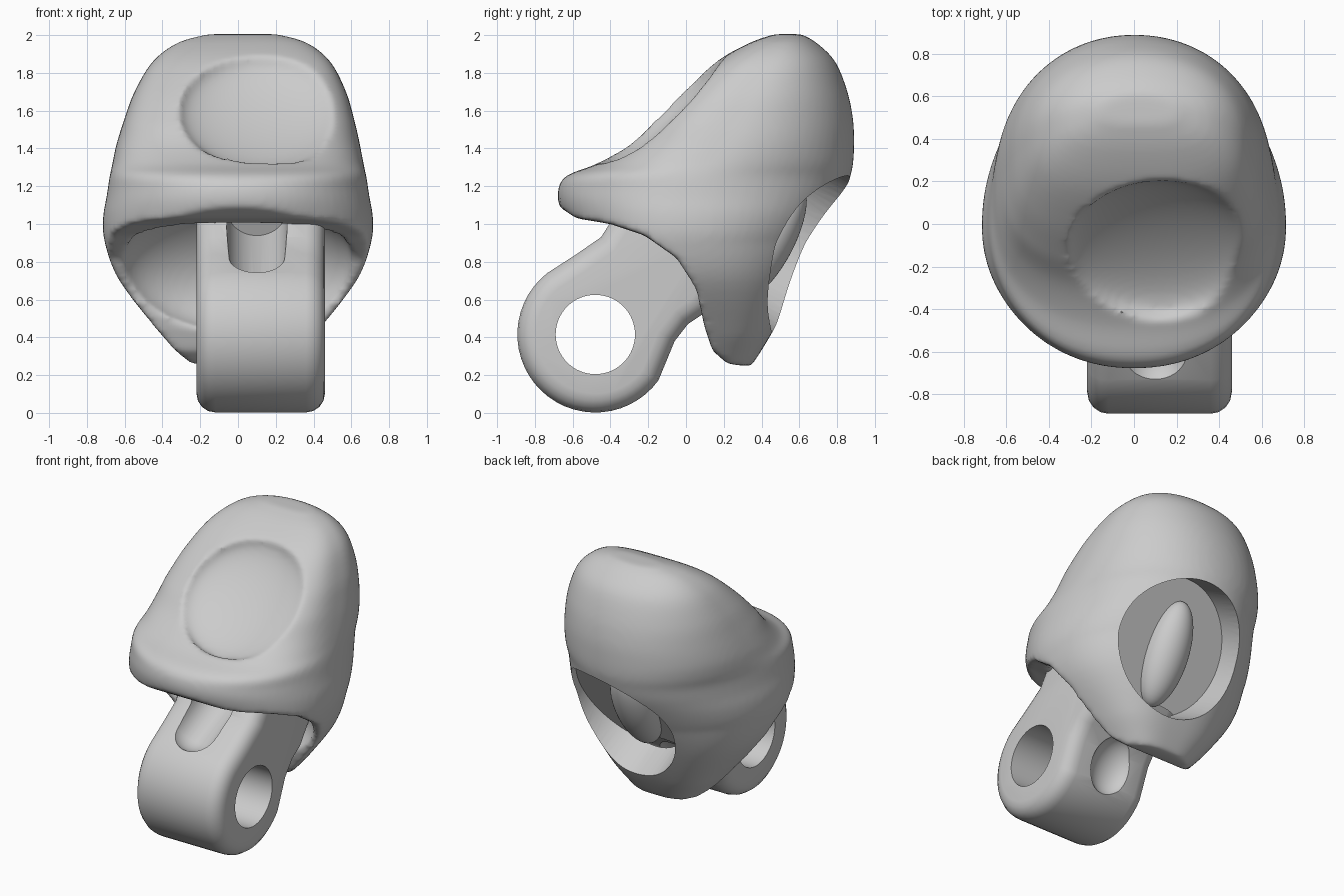
import bpy, bmesh, math
from mathutils import Vector, Matrix

if "Cube" in bpy.data.objects:
    bpy.data.objects.remove(bpy.data.objects["Cube"])

grey = bpy.data.materials.new("light_grey")
grey.use_nodes = True
grey.diffuse_color = (0.6, 0.6, 0.6, 1)
grey.node_tree.nodes["Principled BSDF"].inputs["Base Color"].default_value = (0.6, 0.6, 0.6, 1)


def make(name, bm):
    bmesh.ops.recalc_face_normals(bm, faces=bm.faces)
    me = bpy.data.meshes.new(name)
    bm.to_mesh(me)
    bm.free()
    ob = bpy.data.objects.new(name, me)
    bpy.context.collection.objects.link(ob)
    me.materials.append(grey)
    return ob


def catmull(rows, steps=5):
    """Smooth curve through rows of values."""
    out = []
    for i in range(len(rows) - 1):
        a, b, c, d = (Vector(rows[max(0, min(len(rows) - 1, i + k))]) for k in (-1, 0, 1, 2))
        for s in range(steps):
            t = s / steps
            out.append(b + (c - a) * (t / 2) + (2 * a - 5 * b + 4 * c - d) * (t * t / 2)
                       + (3 * b - a - 3 * c + d) * (t ** 3 / 2))
    return out + [Vector(rows[-1])]


def clamp(v):
    return max(0, min(1, v))


def loft(name, rows, n=72):
    """Stack of sections (height, front, back, half width): flat front face, round back."""
    bm = bmesh.new()
    rings = []
    for z, front, back, w in catmull(rows):
        front_p = 2 / (2.1 + 1.1 * clamp((z - 1.2) * 3))
        back_p = 0.97 - 0.3 * clamp((0.9 - z) * 2)
        mid = front + 0.45 * (back - front)
        ring = []
        for i in range(n):
            a = 2 * math.pi * i / n
            c, s = math.cos(a), math.sin(a)
            p, reach = (front_p, mid - front) if s < 0 else (back_p, back - mid)
            x = w * math.copysign(abs(c) ** p, c) + 0.04 * max(0, z - 1.4)
            ring.append(bm.verts.new((x, mid + reach * math.copysign(abs(s) ** p, s), z)))
        rings.append(ring)
    for r, q in zip(rings, rings[1:]):
        for i in range(n):
            bm.faces.new((r[i], r[(i + 1) % n], q[(i + 1) % n], q[i]))
    bm.faces.new(rings[0])
    bm.faces.new(rings[-1])
    return make(name, bm)


def prism(name, pts, x0, x1):
    """Side profile extruded across x."""
    bm = bmesh.new()
    f = bm.faces.new([bm.verts.new((x0, y, z)) for y, z in pts])
    ext = bmesh.ops.extrude_face_region(bm, geom=[f])["geom"]
    bmesh.ops.translate(bm, verts=[v for v in ext if isinstance(v, bmesh.types.BMVert)],
                        vec=(x1 - x0, 0, 0))
    return make(name, bm)


def tube(name, centre, axis, rx, ry, depth):
    bm = bmesh.new()
    bmesh.ops.create_cone(bm, cap_ends=True, segments=64, radius1=1, radius2=1, depth=depth)
    rot = Vector(axis).to_track_quat('Z', 'X').to_matrix().to_4x4()
    bm.transform(Matrix.Translation(centre) @ rot @ Matrix.Diagonal((rx, ry, 1, 1)))
    return make(name, bm)


def blob(name, centre, size, tilt=0):
    bm = bmesh.new()
    bmesh.ops.create_uvsphere(bm, u_segments=48, v_segments=24, radius=1)
    bm.transform(Matrix.Translation(centre) @ Matrix.Rotation(math.radians(tilt), 4, 'X')
                 @ Matrix.Diagonal((*size, 1)))
    return make(name, bm)


def cut(ob, cutters):
    for c in cutters:
        m = ob.modifiers.new(c.name, 'BOOLEAN')
        m.operation, m.solver, m.object = 'DIFFERENCE', 'EXACT', c


def soften(ob, voxel, times):
    m = ob.modifiers.new("remesh", 'REMESH')
    m.mode, m.voxel_size = 'VOXEL', voxel
    m = ob.modifiers.new("smooth", 'SMOOTH')
    m.factor, m.iterations = 0.5, times


def finish(ob, helpers, angle):
    """Bake the modifiers, drop the helpers and shade."""
    dg = bpy.context.evaluated_depsgraph_get()
    me = bpy.data.meshes.new_from_object(ob.evaluated_get(dg))
    ob.modifiers.clear()
    ob.data = me
    me.materials.clear()
    me.materials.append(grey)
    for p in me.polygons:
        p.material_index = 0
    for h in helpers:
        bpy.data.objects.remove(h)
    bpy.ops.object.select_all(action='DESELECT')
    ob.select_set(True)
    bpy.context.view_layer.objects.active = ob
    bpy.ops.object.shade_smooth_by_angle(angle=math.radians(angle))


# Rounded cap shell
shell = loft("cap_shell", [
    (0.2, -0.15, 0.31, 0.22), (0.3, -0.25, 0.38, 0.31), (0.45, -0.36, 0.47, 0.44),
    (0.7, -0.5, 0.6, 0.63), (0.9, -0.6, 0.71, 0.705), (1.03, -0.65, 0.78, 0.715),
    (1.15, -0.68, 0.84, 0.695), (1.25, -0.64, 0.87, 0.68), (1.32, -0.47, 0.885, 0.665),
    (1.42, -0.31, 0.89, 0.645), (1.55, -0.18, 0.885, 0.61), (1.7, -0.03, 0.855, 0.56),
    (1.86, 0.16, 0.79, 0.47), (1.96, 0.34, 0.69, 0.34), (2.005, 0.47, 0.61, 0.18)])

# Open underside, hollow socket and dished front, softened, then the crisp rear recess
under = prism("underside", [(-1, 1.12), (-0.67, 1.09), (-0.58, 1.03), (-0.4, 1.0), (-0.22, 0.94),
                            (-0.05, 0.82), (0.05, 0.66), (0.1, 0.45), (0.14, 0.33), (0.22, 0.26),
                            (0.3, 0.25), (0.6, 0.25), (0.6, 0), (-1, 0)], -1, 1)
socket = blob("socket", (0, -0.08, 0.79), (0.61, 0.42, 0.28), -48)
dish = blob("dish", (0.13, -0.12, 1.6), (0.44, 0.43, 0.12), 43)
window = tube("window", (0.1, 0.79, 0.77), (0, 0.88, -0.48), 0.46, 0.43, 0.78)
cut(shell, [under, socket, dish])
soften(shell, 0.018, 8)
cut(shell, [window])
finish(shell, [under, socket, dish, window], 40)

# Hinge arm with round eye
eye_y, eye_z, eye_r = -0.48, 0.415, 0.413
arc = [(eye_y + eye_r * math.cos(math.radians(a)), eye_z + eye_r * math.sin(math.radians(a)))
       for a in range(128, 331, 7)]
arm = arc + [(-0.06, 0.38), (0.01, 0.47), (0.1, 0.53), (0.22, 0.7), (0.2, 0.95), (0.08, 1.14),
             (-0.2, 1.16), (-0.38, 1.04), (-0.45, 0.93), (-0.58, 0.84)]
hinge = prism("hinge_arm", arm, -0.22, 0.46)
bev = hinge.modifiers.new("rounding", 'BEVEL')
bev.width, bev.segments, bev.limit_method, bev.angle_limit = 0.1, 4, 'ANGLE', math.radians(60)
bev.use_clamp_overlap = False
hole = tube("eye_hole", (0.12, eye_y, eye_z), (1, 0, 0), 0.21, 0.21, 2)
groove = tube("groove", (0.1, -0.42, 0.98), (0, 0.42, 0.2), 0.16, 0.16, 0.48)
groove_end = blob("groove_end", (0.1, -0.64, 0.875), (0.16, 0.16, 0.16))
dimple = blob("dimple", (0.12, -0.06, 0.28), (0.16, 0.12, 0.2), -30)
cutters = [hole, groove, groove_end, dimple]
cut(hinge, cutters)
finish(hinge, cutters, 35)

# Rounded tongue on the recess floor
tongue = blob("inner_tongue", (0.09, 0.43, 0.91), (0.15, 0.14, 0.36), -28)
finish(tongue, [], 60)
